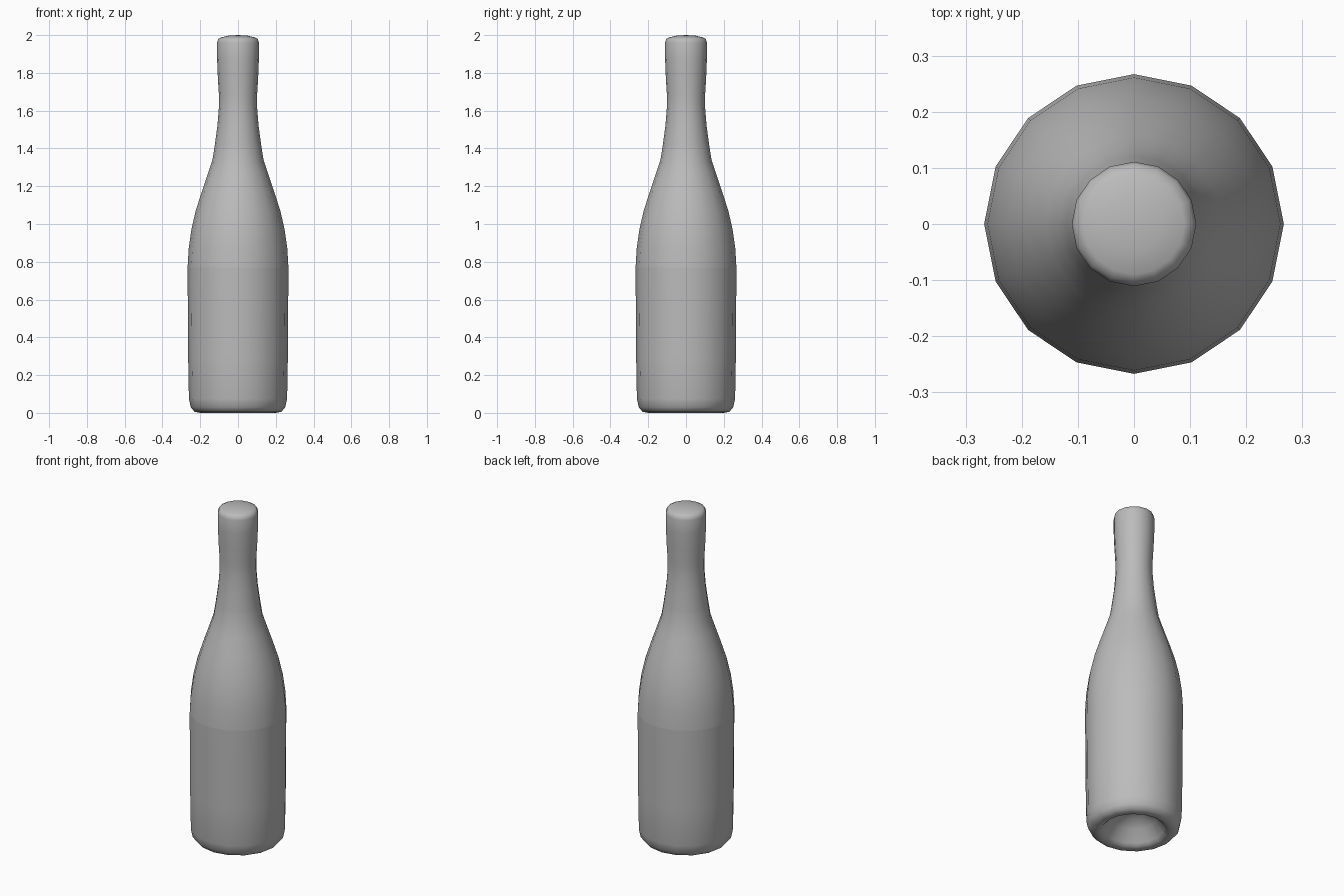
import bpy, bmesh, math

if "Cube" in bpy.data.objects:
    bpy.data.objects.remove(bpy.data.objects["Cube"])

SIDES = 16

glass = bpy.data.materials.new("grey_glass")
glass.diffuse_color = (0.5, 0.5, 0.5, 1)
glass.use_nodes = True
glass.node_tree.nodes["Principled BSDF"].inputs["Base Color"].default_value = glass.diffuse_color


def lathe(name, profile):
    """Spin (radius, height) points around z; radius 0 makes a pole."""
    bm = bmesh.new()
    rings = []
    for r, z in profile:
        if r == 0:
            rings.append([bm.verts.new((0, 0, z))])
        else:
            rings.append([bm.verts.new((r * math.cos(2 * math.pi * i / SIDES),
                                        r * math.sin(2 * math.pi * i / SIDES), z))
                          for i in range(SIDES)])
    for a, b in zip(rings, rings[1:]):
        for i in range(SIDES):
            j = (i + 1) % SIDES
            if len(a) == 1:
                bm.faces.new((a[0], b[j], b[i]))
            elif len(b) == 1:
                bm.faces.new((a[i], a[j], b[0]))
            else:
                bm.faces.new((a[i], a[j], b[j], b[i]))
    for f in bm.faces:
        f.smooth = True
    mesh = bpy.data.meshes.new(name)
    bm.to_mesh(mesh)
    bm.free()
    mesh.materials.append(glass)
    obj = bpy.data.objects.new(name, mesh)
    bpy.context.collection.objects.link(obj)
    return obj


# Straight body with rounded foot and hollow punt underneath
lathe("body", [(0, 0.13), (0.06, 0.12), (0.12, 0.08), (0.165, 0.02), (0.18, 0.005),
               (0.20, 0.0), (0.23, 0.006), (0.25, 0.03), (0.26, 0.075),
               (0.264, 0.3), (0.267, 0.77)])

# Sloping shoulder
lathe("shoulder", [(0.267, 0.77), (0.261, 0.87), (0.247, 0.97), (0.224, 1.07),
                   (0.192, 1.17), (0.158, 1.27), (0.135, 1.34), (0.124, 1.41)])

# Neck with a slightly flared, domed top
lathe("neck", [(0.124, 1.41), (0.109, 1.52), (0.101, 1.62), (0.101, 1.68),
               (0.107, 1.78), (0.111, 1.88), (0.111, 1.96), (0.105, 1.98),
               (0.09, 1.988), (0.05, 1.997), (0, 2.0)])
